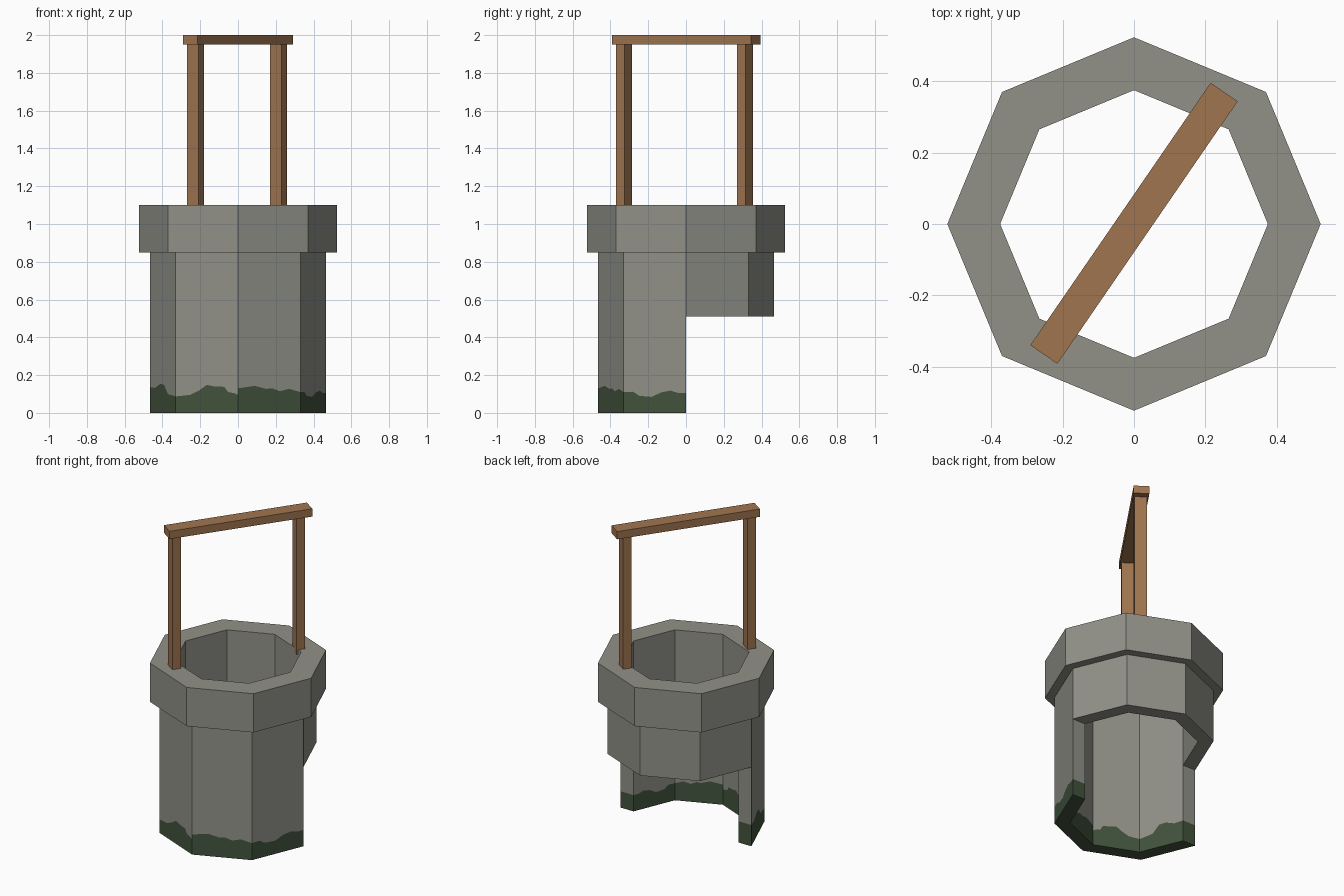
import bpy, bmesh, math
from mathutils import Vector, Matrix

if "Cube" in bpy.data.objects:
    bpy.data.objects.remove(bpy.data.objects["Cube"])


def material(name, rgb):
    m = bpy.data.materials.new(name)
    m.diffuse_color = (*rgb, 1)
    m.use_nodes = True
    m.node_tree.nodes["Principled BSDF"].inputs["Base Color"].default_value = m.diffuse_color
    return m


STONE = material("grey stone", (0.283, 0.283, 0.25))
MOSS = material("dark green moss", (0.054, 0.086, 0.046))
WOOD = material("brown wood", (0.352, 0.178, 0.08))

R_IN, R_BODY, R_RIM = 0.375, 0.467, 0.523
Z_GAP, Z_RIM, Z_TOP = 0.51, 0.85, 1.10


def corner(r, i):
    a = math.radians(45 * i)
    return Vector((r * math.cos(a), r * math.sin(a), 0))


def along(r, i, t):
    return corner(r, i).lerp(corner(r, i + 1), t)


def quad(bm, pts, mat=0):
    f = bm.faces.new([bm.verts.new(p) for p in pts])
    f.material_index = mat


def wall(bm, p, q, p0, q0, p1, q1, mat=0, flip=False):
    """Upright face over the plan segment p-q, with bottom and top heights."""
    pts = [(p.x, p.y, p0), (q.x, q.y, q0), (q.x, q.y, q1), (p.x, p.y, p1)]
    quad(bm, pts[::-1] if flip else pts, mat)


def ring_face(bm, ra, rb, i, z, up, mat=0):
    pts = [(v.x, v.y, z) for v in (corner(ra, i), corner(rb, i),
                                   corner(rb, i + 1), corner(ra, i + 1))]
    quad(bm, pts if up else pts[::-1], mat)


def finish(bm, name, mats):
    bmesh.ops.remove_doubles(bm, verts=bm.verts, dist=1e-5)
    me = bpy.data.meshes.new(name)
    bm.to_mesh(me)
    bm.free()
    for m in mats:
        me.materials.append(m)
    ob = bpy.data.objects.new(name, me)
    bpy.context.collection.objects.link(ob)
    return ob


# Ragged moss edge: (fraction along panel, height) for the four front panels
MOSS_EDGE = {
    4: [(0, .137), (.2, .132), (.4, .153), (.55, .15), (.7, .1), (1, .087)],
    5: [(0, .087), (.23, .095), (.38, .12), (.5, .148), (.62, .14), (.78, .138),
        (.84, .11), (.94, .105), (1, .095)],
    6: [(0, .13), (.27, .143), (.45, .127), (.55, .13), (.67, .115), (.82, .127), (1, .11)],
    7: [(0, .11), (.15, .112), (.25, .09), (.45, .085), (.6, .108), (.75, .118),
        (.88, .105), (1, .105)],
}

# Well body: full height in front, cut away below Z_GAP at the back
bm = bmesh.new()
for i in range(8):
    if i < 4:
        for r, flip in ((R_BODY, False), (R_IN, True)):
            wall(bm, corner(r, i), corner(r, i + 1), Z_GAP, Z_GAP, Z_RIM, Z_RIM, 0, flip)
        ring_face(bm, R_IN, R_BODY, i, Z_GAP, False)
    else:
        edge = MOSS_EDGE[i]
        for r, flip in ((R_BODY, False), (R_IN, True)):
            for (t0, h0), (t1, h1) in zip(edge, edge[1:]):
                p, q = along(r, i, t0), along(r, i, t1)
                wall(bm, p, q, 0, 0, h0, h1, 1, flip)
                wall(bm, p, q, h0, h1, Z_RIM, Z_RIM, 0, flip)
        ring_face(bm, R_IN, R_BODY, i, 0, False, 1)
# cut ends of the front wall
for i, h, flip in ((4, .137, False), (0, .105, True)):
    p, q = corner(R_IN, i), corner(R_BODY, i)
    wall(bm, p, q, 0, 0, h, h, 1, not flip if i == 4 else False)
    wall(bm, p, q, h, h, Z_GAP, Z_GAP, 0, not flip if i == 4 else False)
# make both cut ends face the open back (+y)
for f in bm.faces:
    f.normal_update()
    if all(abs(v.co.y) < 1e-4 for v in f.verts) and f.normal.y < 0:
        f.normal_flip()
finish(bm, "well_body", [STONE, MOSS])

# Rim
bm = bmesh.new()
for i in range(8):
    for r, flip in ((R_RIM, False), (R_IN, True)):
        wall(bm, corner(r, i), corner(r, i + 1), Z_RIM, Z_RIM, Z_TOP, Z_TOP, 0, flip)
    ring_face(bm, R_IN, R_RIM, i, Z_TOP, True)
    ring_face(bm, R_BODY, R_RIM, i, Z_RIM, False)
finish(bm, "well_rim", [STONE])


# Wooden frame, turned across the well
def beam(name, x, y, size, z0, z1):
    bm = bmesh.new()
    m = (Matrix.Translation((x, y, (z0 + z1) / 2))
         @ Matrix.Rotation(math.radians(55.5), 4, 'Z')
         @ Matrix.Diagonal((size[0], size[1], z1 - z0, 1)))
    bmesh.ops.create_cube(bm, size=1, matrix=m)
    finish(bm, name, [WOOD])


beam("front_post", -0.225, -0.328, (0.053, 0.073), 1.07, 1.95)
beam("back_post", 0.215, 0.313, (0.053, 0.073), 1.07, 1.95)
beam("cross_beam", 0, 0.002, (0.892, 0.092), 1.95, 2.0)
